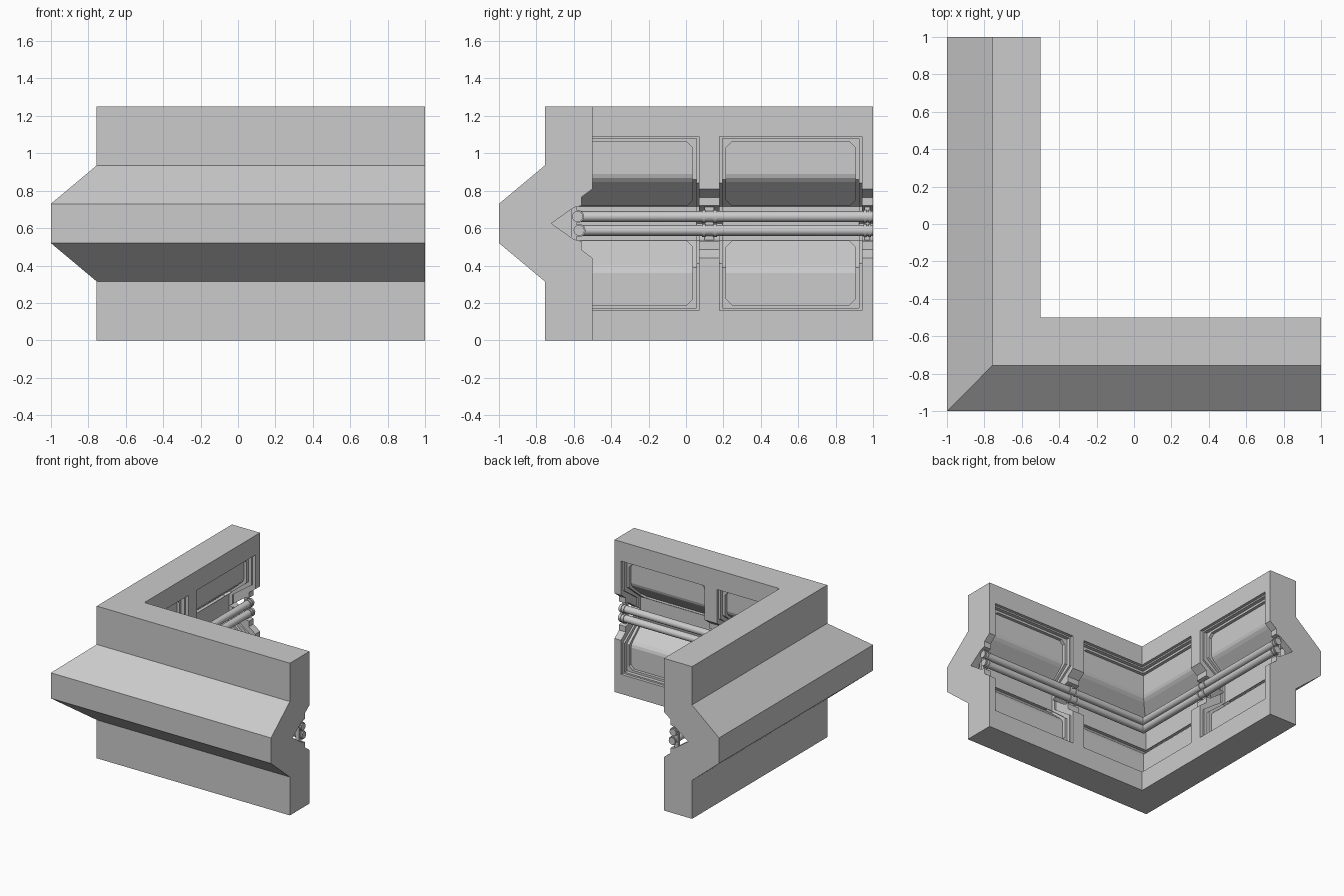
import bpy, bmesh, math

cube = bpy.data.objects.get("Cube")
if cube:
    bpy.data.objects.remove(cube, do_unlink=True)

MID = 0.625  # height of the mirror plane of the wall section


def material(name, rgb):
    m = bpy.data.materials.new(name)
    m.use_nodes = True
    m.diffuse_color = (*rgb, 1)
    m.node_tree.nodes["Principled BSDF"].inputs["Base Color"].default_value = (*rgb, 1)
    return m


GREY = material("light grey", (0.6, 0.6, 0.6))


def flip(points):
    return [(d, 2 * MID - z) for d, z in reversed(points)]


def full(half):
    """Mirror a top-to-middle outline to the bottom."""
    return half + flip([p for p in half if p[1] != MID])


def place(leg, s, d, z):
    """Front leg runs along x, side leg along y, the mitre joins them."""
    return {"front": (s, d, z), "mitre": (d, d, z), "side": (d, s, z)}[leg]


def sweep(name, stations):
    """Loft closed sections (d, z) through stations (leg, s, section)."""
    bm = bmesh.new()
    rings = [[bm.verts.new(place(leg, s, d, z)) for d, z in sec]
             for leg, s, sec in stations]
    for a, b in zip(rings, rings[1:]):
        for i in range(len(a)):
            bm.faces.new((a[i - 1], a[i], b[i], b[i - 1]))
    bm.faces.new(rings[0])
    bm.faces.new(rings[-1])
    bmesh.ops.recalc_face_normals(bm, faces=bm.faces)
    me = bpy.data.meshes.new(name)
    bm.to_mesh(me)
    bm.free()
    me.materials.append(GREY)
    ob = bpy.data.objects.new(name, me)
    bpy.context.collection.objects.link(ob)
    return ob


def activate(ob):
    bpy.ops.object.select_all(action="DESELECT")
    ob.select_set(True)
    bpy.context.view_layer.objects.active = ob


def cut(target, cutter):
    mod = target.modifiers.new("recess", "BOOLEAN")
    mod.operation, mod.solver, mod.object = "DIFFERENCE", "EXACT", cutter
    activate(target)
    bpy.ops.object.modifier_apply(modifier=mod.name)
    bpy.data.objects.remove(cutter, do_unlink=True)


# Corner wall with outer ridge and inner pipe channel
inner = full([(-0.5, 1.25), (-0.5, 0.81), (-0.56, 0.765), (-0.56, 0.72),
              (-0.6, 0.71), (-0.72, MID)])
outer = full([(-0.755, 1.25), (-0.755, 0.935), (-1, 0.73)])
section = inner + outer[::-1]
wall = sweep("corner_wall", [("front", 1, section), ("mitre", 0, section), ("side", 1, section)])

FRONT = -0.3  # open side of every recess cutter


def frame_section(top, depth, bend, back):
    return full([(FRONT, top), (depth, top), (depth, bend), (back, 0.715)])


def panel_section(inset, lower):
    top, low = 1.06 - inset, 0.72 + inset
    sec = [(FRONT, top), (-0.58, top), (-0.58, 0.89), (-0.587, 0.868), (-0.605, 0.846),
           (-0.75 + 1.2 * inset, low), (FRONT, low)]
    return flip(sec) if lower else sec


# Stepped frames: two nested recesses per bay
for top, depth, bend, back, step in ((1.09, -0.525, 0.84, -0.70, 0),
                                     (1.078, -0.555, 0.86, -0.73, 0.014)):
    sec = frame_section(top, depth, bend, back)
    end = 0.07 - step
    cut(wall, sweep("cutter", [("front", end, sec), ("mitre", 0, sec), ("side", end, sec)]))
    for leg in ("front", "side"):
        cut(wall, sweep("cutter", [(leg, 0.18 + step, sec), (leg, 0.94 - step, sec)]))

# Sunken panels with clipped corners, above and below the pipes
CLIP = 0.03
for lower in (False, True):
    wide, clipped = panel_section(0, lower), panel_section(CLIP, lower)
    end = 0.035
    cut(wall, sweep("cutter", [("front", end, clipped), ("front", end - CLIP, wide),
                               ("mitre", 0, wide),
                               ("side", end - CLIP, wide), ("side", end, clipped)]))
    for leg in ("front", "side"):
        a, b = 0.215, 0.905
        cut(wall, sweep("cutter", [(leg, a, clipped), (leg, a + CLIP, wide),
                                   (leg, b - CLIP, wide), (leg, b, clipped)]))


def circle(d, z, r, n=16):
    return [(d + r * math.cos(math.tau * i / n), z + r * math.sin(math.tau * i / n))
            for i in range(n)]


def smooth(ob):
    activate(ob)
    bpy.ops.object.shade_smooth_by_angle(angle=math.radians(35))


# Twin pipes with collars at the pillars
for label, d, z in (("upper", -0.58, 0.662), ("lower", -0.572, 0.588)):
    ring, collar = circle(d, z, 0.029), circle(d, z, 0.035)
    smooth(sweep(label + "_pipe", [("front", 1, ring), ("mitre", 0, ring), ("side", 1, ring)]))
    for leg in ("front", "side"):
        for a, b in ((0.085, 0.105), (0.145, 0.165), (0.95, 0.965), (0.975, 0.99)):
            smooth(sweep(label + "_pipe_collar", [(leg, a, collar), (leg, b, collar)]))

# Brackets holding the pipes in the channel
bracket = full([(-0.585, 0.715), (-0.615, 0.715)])
for leg in ("front", "side"):
    for a, b in ((0.1, 0.15), (0.955, 0.985)):
        sweep("pipe_bracket", [(leg, a, bracket), (leg, b, bracket)])
